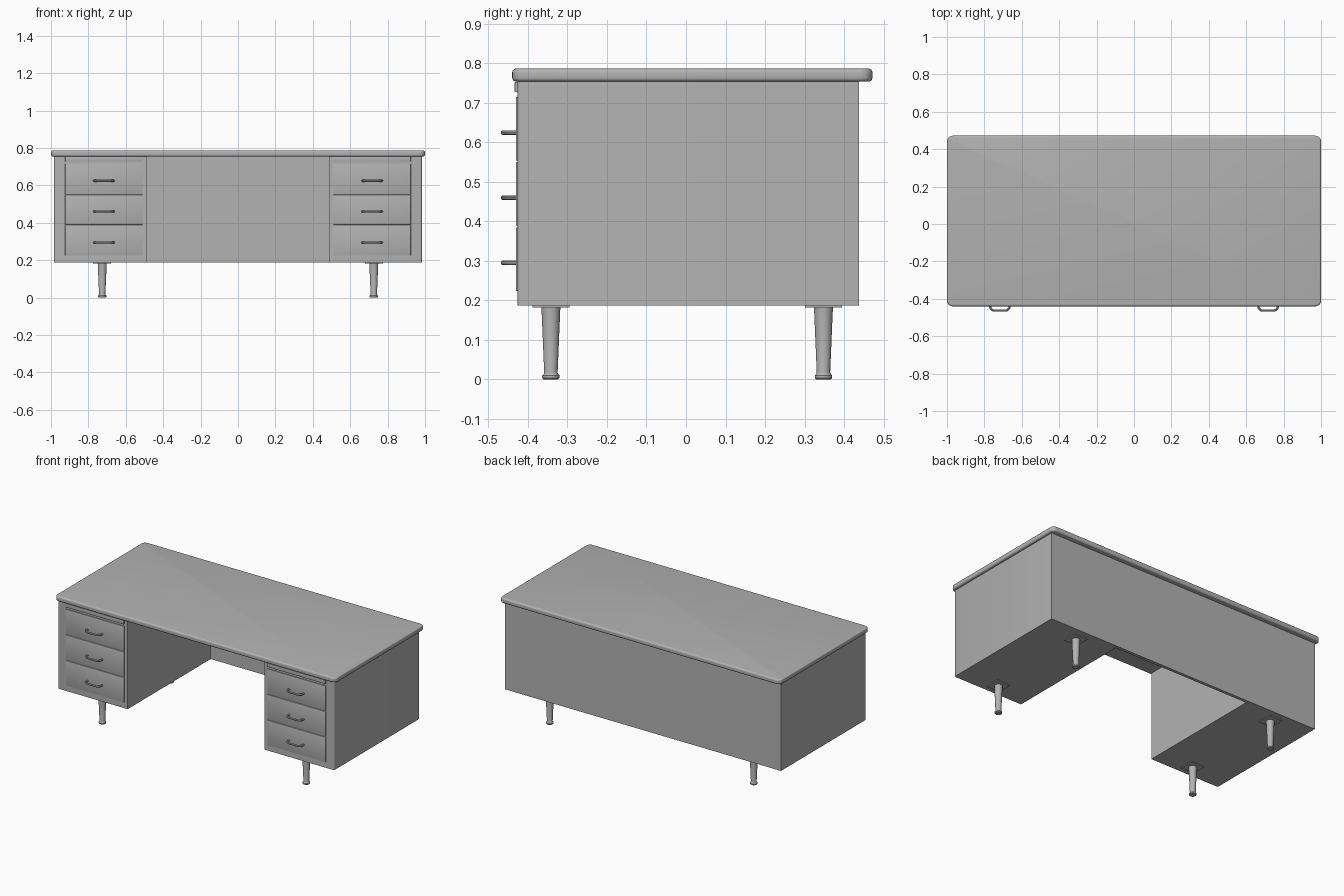
import bpy, bmesh, math
from mathutils import Vector

if "Cube" in bpy.data.objects:
    bpy.data.objects.remove(bpy.data.objects["Cube"])

grey = bpy.data.materials.new("warm_grey")
grey.use_nodes = True
COLOUR = (0.45, 0.45, 0.45, 1)
grey.diffuse_color = COLOUR
grey.node_tree.nodes["Principled BSDF"].inputs["Base Color"].default_value = COLOUR


def finish(name, bm, smooth=True):
    bmesh.ops.recalc_face_normals(bm, faces=bm.faces)
    mesh = bpy.data.meshes.new(name)
    bm.to_mesh(mesh)
    bm.free()
    mesh.materials.append(grey)
    obj = bpy.data.objects.new(name, mesh)
    bpy.context.collection.objects.link(obj)
    if smooth:
        bpy.ops.object.select_all(action='DESELECT')
        obj.select_set(True)
        bpy.context.view_layer.objects.active = obj
        bpy.ops.object.shade_smooth_by_angle(angle=math.radians(35))
    return obj


def prism(outline, z0, z1):
    bm = bmesh.new()
    base = bm.faces.new([bm.verts.new((x, y, z0)) for x, y in outline])
    top = bmesh.ops.extrude_face_region(bm, geom=[base])["geom"]
    bmesh.ops.translate(bm, vec=(0, 0, z1 - z0),
                        verts=[v for v in top if isinstance(v, bmesh.types.BMVert)])
    bmesh.ops.recalc_face_normals(bm, faces=bm.faces)
    return bm


def round_edges(bm, rule, radius, segments):
    edges = [e for e in bm.edges if rule(e)]
    bmesh.ops.bevel(bm, geom=edges, offset=radius, segments=segments,
                    profile=0.5, affect='EDGES', clamp_overlap=True)


def upright(e):
    a, b = e.verts
    return abs(a.co.z - b.co.z) > 0.01


def rect(x0, x1, y0, y1):
    return [(x0, y0), (x1, y0), (x1, y1), (x0, y1)]


# Desktop with rounded corners and rim
bm = prism(rect(-1, 1, -0.44, 0.472), 0.754, 0.787)
round_edges(bm, upright, 0.03, 6)
round_edges(bm, lambda e: not upright(e), 0.010, 4)
finish("desktop", bm)

# Cabinet: two pedestals joined by a thin back panel
SIDE, INNER, FRONT, BACK = 0.983, 0.487, -0.426, 0.438
bm = prism([(-SIDE, FRONT), (-INNER, FRONT), (-INNER, BACK - 0.02),
            (INNER, BACK - 0.02), (INNER, FRONT), (SIDE, FRONT),
            (SIDE, BACK), (-SIDE, BACK)], 0.187, 0.757)
round_edges(bm, lambda e: upright(e) and e.verts[0].co.y < 0
            and abs(e.verts[0].co.x) > 0.9, 0.008, 3)
finish("cabinet", bm)


def front_panel(name, x, half, z0, z1, proud):
    bm = prism(rect(x - half, x + half, FRONT - proud, FRONT + 0.01), z0, z1)
    round_edges(bm, lambda e: all(v.co.y < FRONT for v in e.verts), 0.002, 2)
    finish(name, bm)


def handle(name, x, z):
    # Round bar bent into a shallow bow
    reach, half, corner = 0.037, 0.052, 0.024
    arc = [(half - corner * (1 - math.cos(t)), reach - corner * (1 - math.sin(t)))
           for t in (math.radians(a) for a in range(0, 91, 15))]
    path = [(half, -0.005)] + arc
    path += [(-a, b) for a, b in reversed(path)]
    sides = 10
    bm = bmesh.new()
    rings = []
    for i, (a, b) in enumerate(path):
        prev, nxt = path[max(i - 1, 0)], path[min(i + 1, len(path) - 1)]
        along = Vector((nxt[0] - prev[0], prev[1] - nxt[1], 0)).normalized()
        across = along.cross(Vector((0, 0, 1)))
        centre = Vector((x + a, FRONT - b, z))
        rings.append([bm.verts.new(centre + 0.006 * (
            across * math.cos(k * math.tau / sides)
            + Vector((0, 0, math.sin(k * math.tau / sides)))))
            for k in range(sides)])
    for r, s in zip(rings, rings[1:]):
        for k in range(sides):
            n = (k + 1) % sides
            bm.faces.new((r[k], r[n], s[n], s[k]))
    bm.faces.new(rings[0])
    bm.faces.new(rings[-1])
    finish(name, bm)


def leg(name, x, y):
    # Tapered round leg with a small foot
    profile = [(0, 0), (0.018, 0), (0.022, 0.004), (0.022, 0.010), (0.018, 0.014),
               (0.017, 0.018), (0.024, 0.184), (0, 0.184)]
    bm = bmesh.new()
    verts = [bm.verts.new((x + r, y, z)) for r, z in profile]
    edges = [bm.edges.new(pair) for pair in zip(verts, verts[1:])]
    bmesh.ops.spin(bm, geom=verts + edges, cent=(x, y, 0), axis=(0, 0, 1),
                   angle=math.tau, steps=24)
    bmesh.ops.remove_doubles(bm, verts=bm.verts, dist=0.0001)
    finish(name, bm)


for side, s in (("left", 1), ("right", -1)):
    # Pull-out tray above the drawers
    front_panel(f"{side}_tray", s * 0.717, 0.207, 0.728, 0.753, 0.008)

    # Three drawers with handles
    for i, row in enumerate(("lower", "middle", "upper")):
        z = 0.224 + i * 0.165
        front_panel(f"{side}_{row}_drawer", s * 0.717, 0.207, z, z + 0.161, 0.005)
        handle(f"{side}_{row}_handle", s * 0.717, z + 0.071)

    # Legs and their square mounting plates
    for end, y in (("front", -0.342), ("back", 0.348)):
        leg(f"{side}_{end}_leg", s * 0.726, y)
        bm = prism(rect(s * 0.726 - 0.048, s * 0.726 + 0.048, y - 0.047, y + 0.047),
                   0.182, 0.188)
        finish(f"{side}_{end}_leg_plate", bm, smooth=False)
